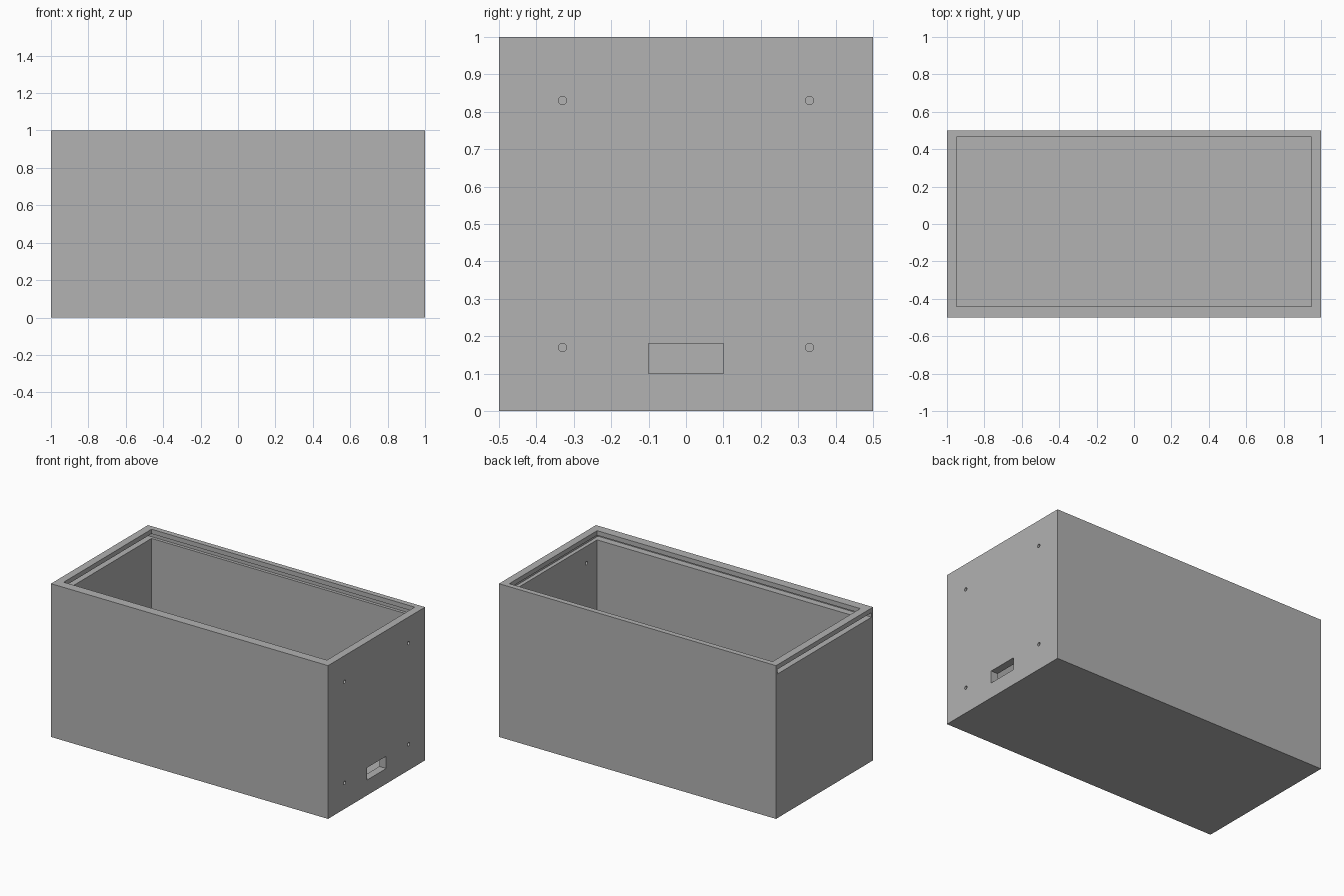
import bpy, math

if "Cube" in bpy.data.objects:
    bpy.data.objects.remove(bpy.data.objects["Cube"])

grey = bpy.data.materials.new("mid_grey")
grey.diffuse_color = (0.445, 0.445, 0.445, 1)
grey.use_nodes = True
grey.node_tree.nodes["Principled BSDF"].inputs["Base Color"].default_value = grey.diffuse_color


def box(name, x, y, z):
    """Axis-aligned box from (min, max) ranges."""
    bpy.ops.mesh.primitive_cube_add(size=1, location=[(a + b) / 2 for a, b in (x, y, z)])
    ob = bpy.context.object
    ob.name = name
    ob.scale = [b - a for a, b in (x, y, z)]
    bpy.ops.object.transform_apply(location=True, rotation=True, scale=True)
    ob.data.materials.append(grey)
    return ob


def cut(body, cutter):
    """Subtract the cutter from the body and remove it."""
    cutter.hide_render = True
    mod = body.modifiers.new(cutter.name, 'BOOLEAN')
    mod.operation = 'DIFFERENCE'
    mod.solver = 'EXACT'
    mod.object = cutter
    bpy.context.view_layer.objects.active = body
    bpy.ops.object.modifier_apply(modifier=mod.name)
    bpy.data.objects.remove(cutter)


# Outer block
body = box("box_body", (-1, 1), (-0.5, 0.5), (0, 1))

# Hollow interior, open at the top
cut(body, box("cavity", (-0.95, 0.95), (-0.44, 0.465), (0.05, 1.1)))

# Sliding lid groove, open through the left end
cut(body, box("lid_groove", (-1.1, 0.975), (-0.485, 0.485), (0.94, 0.97)))

# Cable window in the right end
cut(body, box("cable_window", (0.9, 1.1), (-0.1, 0.1), (0.1, 0.18)))

# Four screw holes in the right end
for y in (-0.33, 0.33):
    for z in (0.17, 0.83):
        bpy.ops.mesh.primitive_cylinder_add(vertices=24, radius=0.011, depth=0.2,
                                            location=(1, y, z),
                                            rotation=(0, math.pi / 2, 0))
        hole = bpy.context.object
        hole.name = "screw_hole"
        hole.data.materials.append(grey)
        cut(body, hole)

# Crisp edges, smooth hole walls
bpy.ops.object.select_all(action='DESELECT')
body.select_set(True)
bpy.context.view_layer.objects.active = body
bpy.ops.object.shade_smooth_by_angle(angle=math.radians(30))
